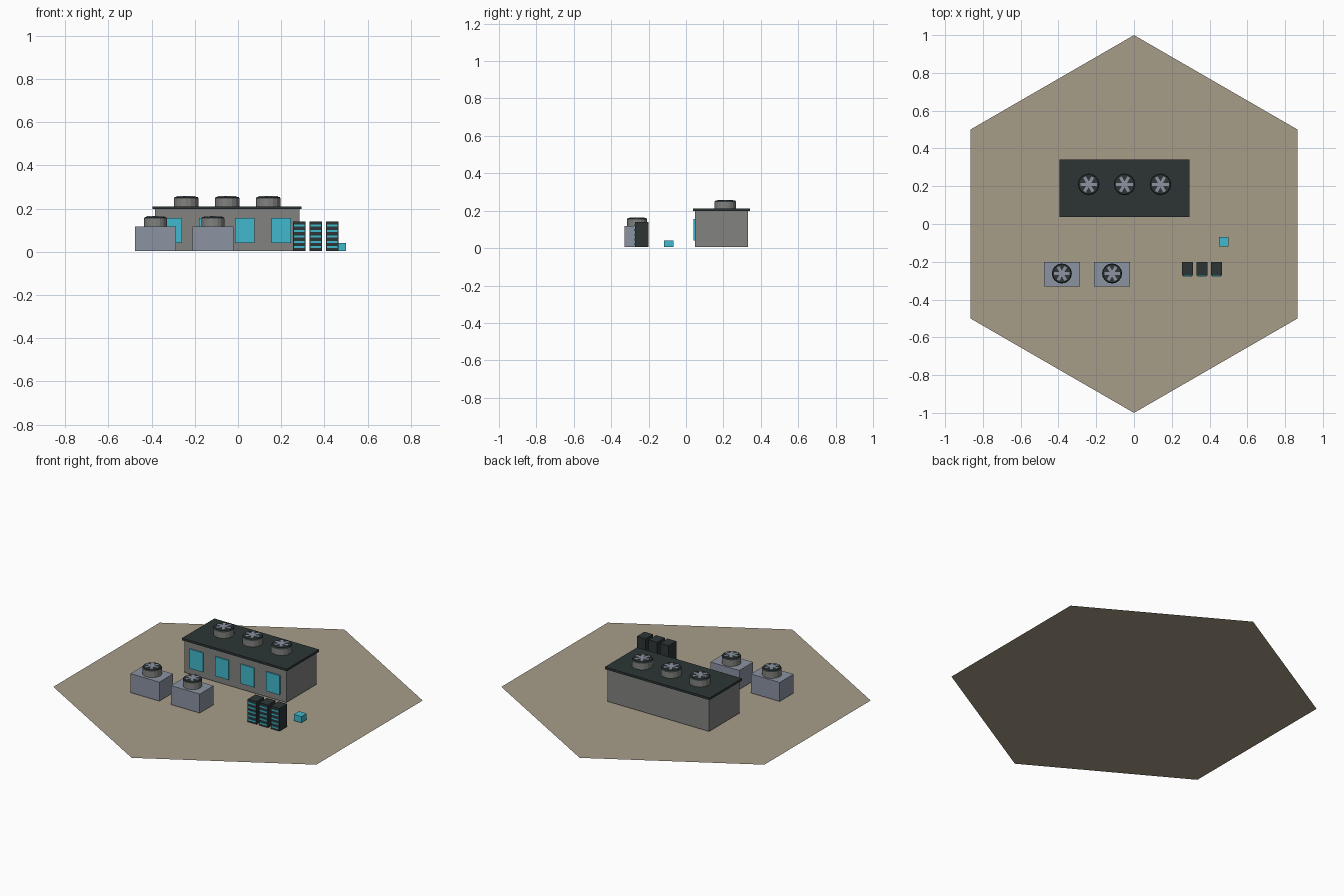
import bpy
import bmesh
from math import radians
from mathutils import Matrix, Vector

cube = bpy.data.objects.get("Cube")
if cube:
    bpy.data.objects.remove(cube, do_unlink=True)


def material(name, r, g, b):
    """Flat material from display colour values."""
    def lin(c):
        c /= 255
        return c / 12.92 if c <= 0.04 else ((c + 0.055) / 1.055) ** 2.4
    colour = (lin(r), lin(g), lin(b), 1)
    mat = bpy.data.materials.new(name)
    mat.use_nodes = True
    mat.diffuse_color = colour
    mat.node_tree.nodes["Principled BSDF"].inputs["Base Color"].default_value = colour
    return mat


SAND = material("sand", 167, 157, 137)
CONCRETE = material("concrete grey", 130, 130, 128)
DARK = material("dark slate", 45, 53, 53)
STEEL = material("blue grey steel", 139, 147, 162)
CYAN = material("cyan", 64, 184, 204)


def finish(name, bm, mat):
    mesh = bpy.data.meshes.new(name)
    bm.to_mesh(mesh)
    bm.free()
    mesh.materials.append(mat)
    obj = bpy.data.objects.new(name, mesh)
    bpy.context.collection.objects.link(obj)
    return obj


def add_box(bm, x, y, z, sx, sy, sz, turn=0):
    """Box centred on x, y with its base at z."""
    place = (Matrix.Translation(Vector((x, y, z + sz / 2)))
             @ Matrix.Rotation(radians(turn), 4, 'Z')
             @ Matrix.Diagonal((sx, sy, sz, 1)))
    bmesh.ops.create_cube(bm, size=1, matrix=place)


def box(name, mat, *dims):
    bm = bmesh.new()
    add_box(bm, *dims)
    return finish(name, bm, mat)


def drum(name, mat, x, y, z, r1, r2, h, sides=16):
    bm = bmesh.new()
    bmesh.ops.create_cone(bm, cap_ends=True, segments=sides, radius1=r1, radius2=r2,
                          depth=h, matrix=Matrix.Translation((x, y, z + h / 2)))
    return finish(name, bm, mat)


def fan(name, x, y, z, r):
    """Round housing with a dark grille and six blades."""
    drum(name + "_housing", CONCRETE, x, y, z, r, r, 0.036)
    drum(name + "_grille", DARK, x, y, z + 0.036, r, r * 0.92, 0.008)
    bm = bmesh.new()
    for turn in (0, 60, 120):
        add_box(bm, x, y, z + 0.042, r * 1.55, 0.016, 0.005, turn)
    finish(name + "_blades", bm, STEEL)


BASE = 0.005

# Hexagonal ground sheet
bm = bmesh.new()
bmesh.ops.create_circle(bm, cap_ends=True, segments=6, radius=1)
for face in bm.faces:
    if face.normal.z < 0:
        face.normal_flip()
corner = max(v.co.y for v in bm.verts)
if corner < 0.99:
    bmesh.ops.rotate(bm, verts=bm.verts, matrix=Matrix.Rotation(radians(30), 3, 'Z'))
finish("ground", bm, SAND)

# Main hall
box("hall_walls", CONCRETE, -0.05, 0.19, BASE, 0.67, 0.285, 0.193)
box("hall_roof", DARK, -0.05, 0.19, 0.198, 0.69, 0.305, 0.013)
for i in range(4):
    box(f"window_{i + 1}", CYAN, -0.304 + 0.168 * i, 0.045, 0.042, 0.09, 0.009, 0.115)
for i in range(3):
    fan(f"roof_fan_{i + 1}", -0.24 + 0.19 * i, 0.21, 0.211, 0.057)

# Cooling units
for i, x in enumerate((-0.382, -0.116)):
    box(f"cooler_{i + 1}", STEEL, x, -0.265, BASE, 0.19, 0.13, 0.113)
    fan(f"cooler_fan_{i + 1}", x, -0.262, 0.118, 0.053)

# Cabinets with light strips on the front
for i in range(3):
    x = 0.284 + 0.076 * i
    box(f"cabinet_{i + 1}", DARK, x, -0.237, BASE, 0.058, 0.072, 0.135)
    bm = bmesh.new()
    for row in range(5):
        add_box(bm, x, -0.274, 0.017 + 0.025 * row, 0.048, 0.006, 0.009)
    finish(f"cabinet_lights_{i + 1}", bm, CYAN)

# Small crate
box("crate", CYAN, 0.475, -0.093, BASE, 0.05, 0.05, 0.037)
